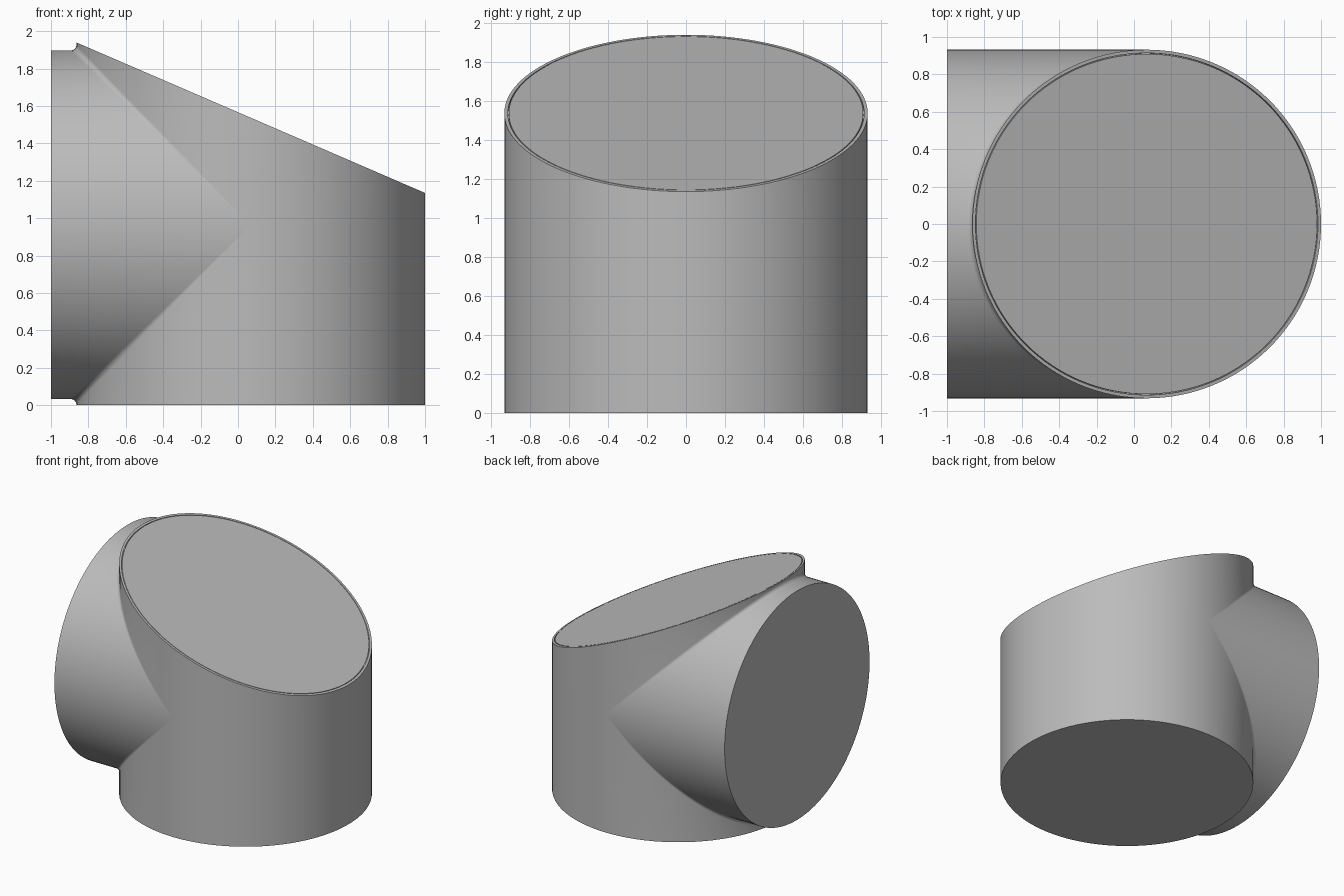
import bpy, bmesh, math
from mathutils import Vector

cube = bpy.data.objects.get("Cube")
if cube:
    bpy.data.objects.remove(cube)

R = 0.932          # radius of both cylinders
XC = 0.068         # upright axis
ZC = 0.965         # sideways axis
FILLET = 0.03
SEGMENTS = 128
ARC_STEPS = 6

grey = bpy.data.materials.new("plain grey")
grey.use_nodes = True
colour = (0.5, 0.5, 0.5, 1)
grey.diffuse_color = colour
grey.node_tree.nodes["Principled BSDF"].inputs["Base Color"].default_value = colour


def slope(x):
    """Height of the slanted top."""
    return 1.94 - (x + 0.865) * 0.805 / 1.865


def rim(x, y, upper):
    return Vector((x, y, slope(x) if upper else 0))


def left_section(a, upper):
    """Line along the side branch, round the fillet and up or down the body."""
    c, s = math.cos(a), math.sin(a)
    t = abs(s)
    centre = Vector((XC - (R + FILLET) * t, (R + FILLET) * c, ZC + (R + FILLET) * s))
    n_branch, n_body = Vector((0, c, s)), Vector((-t, c, 0))
    points = [Vector((-1, R * c, ZC + R * s))]
    for k in range(ARC_STEPS + 1):
        n = n_branch.slerp(n_body, k / ARC_STEPS) if t > 1e-4 else n_branch
        points.append(centre - n * FILLET)
    return points + [rim(XC - R * t, R * c, upper)]


def right_section(a, upper):
    """Line on the plain side of the body."""
    x, y = XC + R * abs(math.sin(a)), R * math.cos(a)
    return [Vector((x, y, ZC)), rim(x, y, upper)]


# Body and side branch as one blended skin
bm = bmesh.new()
for i in range(SEGMENTS):
    a, b = (2 * math.pi * j / SEGMENTS for j in (i, i + 1))
    upper = i < SEGMENTS // 2
    for section in (left_section, right_section):
        p, q = section(a, upper), section(b, upper)
        for k in range(len(p) - 1):
            bm.faces.new([bm.verts.new(v) for v in (p[k], q[k], q[k + 1], p[k + 1])])
bmesh.ops.remove_doubles(bm, verts=bm.verts, dist=0.00002)
bmesh.ops.dissolve_degenerate(bm, dist=0.00001, edges=bm.edges)

# Flat caps on the bottom, slanted top and branch end
bmesh.ops.holes_fill(bm, edges=[e for e in bm.edges if e.is_boundary], sides=0)
bmesh.ops.recalc_face_normals(bm, faces=bm.faces)

# Fine groove between the rim and the slanted panel
top = max((f for f in bm.faces if len(f.verts) > 50), key=lambda f: f.calc_center_median().z)
bmesh.ops.inset_region(bm, faces=[top], thickness=0.018)
bmesh.ops.inset_region(bm, faces=[top], thickness=0.0005, depth=-0.012)
bmesh.ops.inset_region(bm, faces=[top], thickness=0.004)
bmesh.ops.inset_region(bm, faces=[top], thickness=0.0005, depth=0.012)

mesh = bpy.data.meshes.new("branched_body")
bm.to_mesh(mesh)
bm.free()
mesh.materials.append(grey)
body = bpy.data.objects.new("branched_body", mesh)
bpy.context.collection.objects.link(body)
bpy.ops.object.select_all(action='DESELECT')
body.select_set(True)
bpy.context.view_layer.objects.active = body
bpy.ops.object.shade_smooth_by_angle(angle=math.radians(30))
